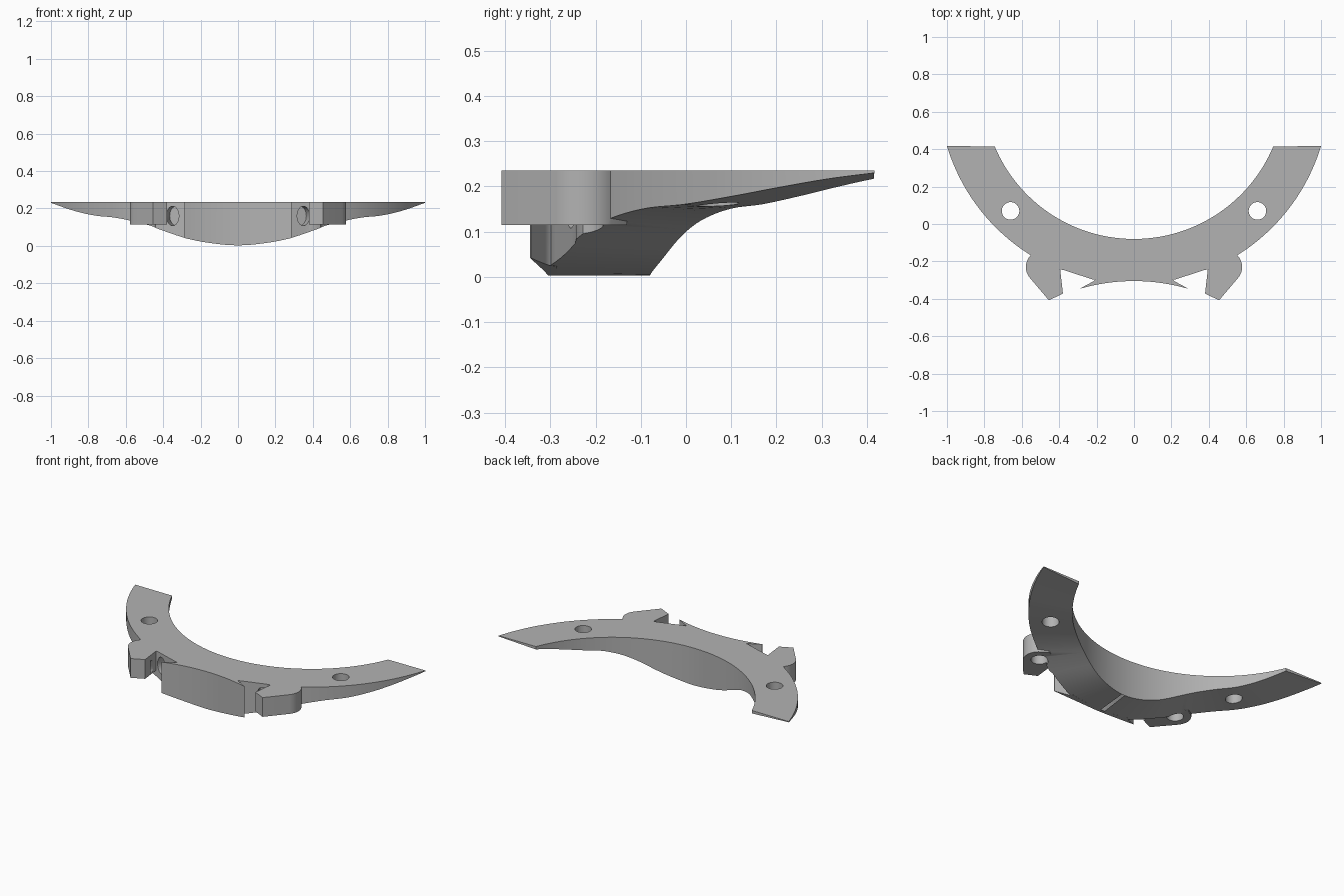
import bpy, bmesh, math
from mathutils import Matrix, Vector

if "Cube" in bpy.data.objects:
    bpy.data.objects.remove(bpy.data.objects["Cube"])

TOP, CLIP = 0.235, 0.115
grey = bpy.data.materials.new("plain grey")
grey.use_nodes = True
grey.diffuse_color = (0.45, 0.45, 0.45, 1)
grey.node_tree.nodes["Principled BSDF"].inputs["Base Color"].default_value = grey.diffuse_color

# Height of the underside against angle from the centre line
UNDER = [(0, .003), (.14, .015), (.276, .043), (.449, .1), (.55, .128), (.68, .151),
         (.81, .161), (.942, .179), (1.05, .197), (1.173, .217), (1.276, .23)]


def slope(i):
    if i == 0:
        return 0
    a, b = UNDER[i - 1], UNDER[min(i + 1, len(UNDER) - 1)]
    return (b[1] - a[1]) / (b[0] - a[0])


def underside(angle):
    angle = min(abs(angle), UNDER[-1][0])
    i = max(k for k in range(len(UNDER) - 1) if UNDER[k][0] <= angle)
    (a, za), (b, zb) = UNDER[i], UNDER[i + 1]
    h, t = b - a, (angle - a) / (b - a)
    return ((1 + 2 * t) * (1 - t) ** 2 * za + t * (1 - t) ** 2 * h * slope(i)
            + t * t * (3 - 2 * t) * zb + t * t * (t - 1) * h * slope(i + 1))


def finish(name, bm):
    bmesh.ops.recalc_face_normals(bm, faces=bm.faces)
    mesh = bpy.data.meshes.new(name)
    bm.to_mesh(mesh)
    bm.free()
    mesh.materials.append(grey)
    obj = bpy.data.objects.new(name, mesh)
    bpy.context.collection.objects.link(obj)
    return obj


def loft(name, sections):
    """Skin flat-topped sections given as (outer xy, inner xy, outer z, inner z)."""
    bm = bmesh.new()
    rings = []
    for o, i, zo, zi in sections:
        rings.append([bm.verts.new(p) for p in
                      ((*o, TOP), (*o, zo), (*i, zi), (*i, TOP))])
    for r, s in zip(rings, rings[1:]):
        for k in range(4):
            n = (k + 1) % 4
            bm.faces.new((r[k], r[n], s[n], s[k]))
    bm.faces.new(rings[0])
    bm.faces.new(rings[-1])
    return finish(name, bm)


def prism(name, outline, low, high):
    bm = bmesh.new()
    face = bm.faces.new([bm.verts.new((x, y, low)) for x, y in outline])
    up = bmesh.ops.extrude_face_region(bm, geom=[face])["geom"]
    bmesh.ops.translate(bm, vec=(0, 0, high - low),
                        verts=[v for v in up if isinstance(v, bmesh.types.BMVert)])
    return finish(name, bm)


def cylinder(name, radius, depth, matrix):
    bm = bmesh.new()
    bmesh.ops.create_cone(bm, cap_ends=True, segments=32, radius1=radius,
                          radius2=radius, depth=depth, matrix=matrix)
    return finish(name, bm)


# Crescent body, with its front edge trimmed back behind the front plate
R_OUT, C_OUT, R_IN, C_IN = 1.045, 0.72, 0.808, 0.728
END_OUT, END_IN = 1.276, 1.173
sections = []
STEPS = 48
for k in range(-STEPS, STEPS + 1):
    a = END_OUT * k / STEPS
    b = END_IN * k / STEPS
    x, y = R_OUT * math.sin(a), C_OUT - R_OUT * math.cos(a)
    if abs(x) < 0.395:
        y = max(-0.30, -0.30 + (abs(x) - 0.21) * 0.06 / 0.185)
    inner = (R_IN * math.sin(b), C_IN - R_IN * math.cos(b))
    sections.append(((x, y), inner, underside(a), underside(b)))
body = loft("crescent_body", sections)

# Curved front plate with pointed tips
plate_sections = []
for k in range(-20, 21):
    x = 0.285 * k / 20
    y = -0.305 - 0.04 * (x / 0.285) ** 2
    back = -0.285
    if abs(x) > 0.2:
        t = (abs(x) - 0.2) / 0.085
        back = -0.297 - 0.046 * t
    z = underside(x / R_OUT)
    plate_sections.append(((x, y), (x, back), z, z))
parts = [loft("front_plate", plate_sections)]
cutters = []

for side, s in (("left", 1), ("right", -1)):
    # Clip block with a rounded boss
    outline = [(0.50, -0.13)]
    for k in range(13):
        a = math.radians(46 - 86 * k / 12)
        outline.append((0.488 + 0.09 * math.cos(a), -0.23 + 0.09 * math.sin(a)))
    outline += [(0.455, -0.408), (0.38, -0.372), (0.395, -0.24), (0.41, -0.18)]
    parts.append(prism(side + "_clip_block", [(s * x, y) for x, y in outline], CLIP, TOP))

    # Through hole in the arm and blind hole under the block
    cutters.append(cylinder(side + "_arm_hole", 0.047, 0.6,
                            Matrix.Translation((s * 0.66, 0.07, 0.2))))
    cutters.append(cylinder(side + "_boss_hole", 0.047, 0.16,
                            Matrix.Translation((s * 0.488, -0.23, 0.11))))

    # Oval pocket in the notch wall
    normal = Vector((s * 0.31, -0.95, 0))
    turn = normal.to_track_quat('Z', 'Y').to_matrix().to_4x4()
    cutters.append(cylinder(side + "_notch_pocket", 0.052, 0.12,
                            Matrix.Translation((s * 0.35, -0.255, 0.16)) @ turn
                            @ Matrix.Diagonal((0.68, 1, 1, 1))))

# Join the parts and cut the holes
for helper, operation in [(p, 'UNION') for p in parts] + [(c, 'DIFFERENCE') for c in cutters]:
    mod = body.modifiers.new(helper.name, 'BOOLEAN')
    mod.operation, mod.solver, mod.object = operation, 'EXACT', helper
    bpy.context.view_layer.objects.active = body
    bpy.ops.object.modifier_apply(modifier=mod.name)
    bpy.data.objects.remove(helper)

bpy.ops.object.select_all(action='DESELECT')
body.select_set(True)
bpy.context.view_layer.objects.active = body
bpy.ops.object.shade_smooth_by_angle(angle=math.radians(30))
